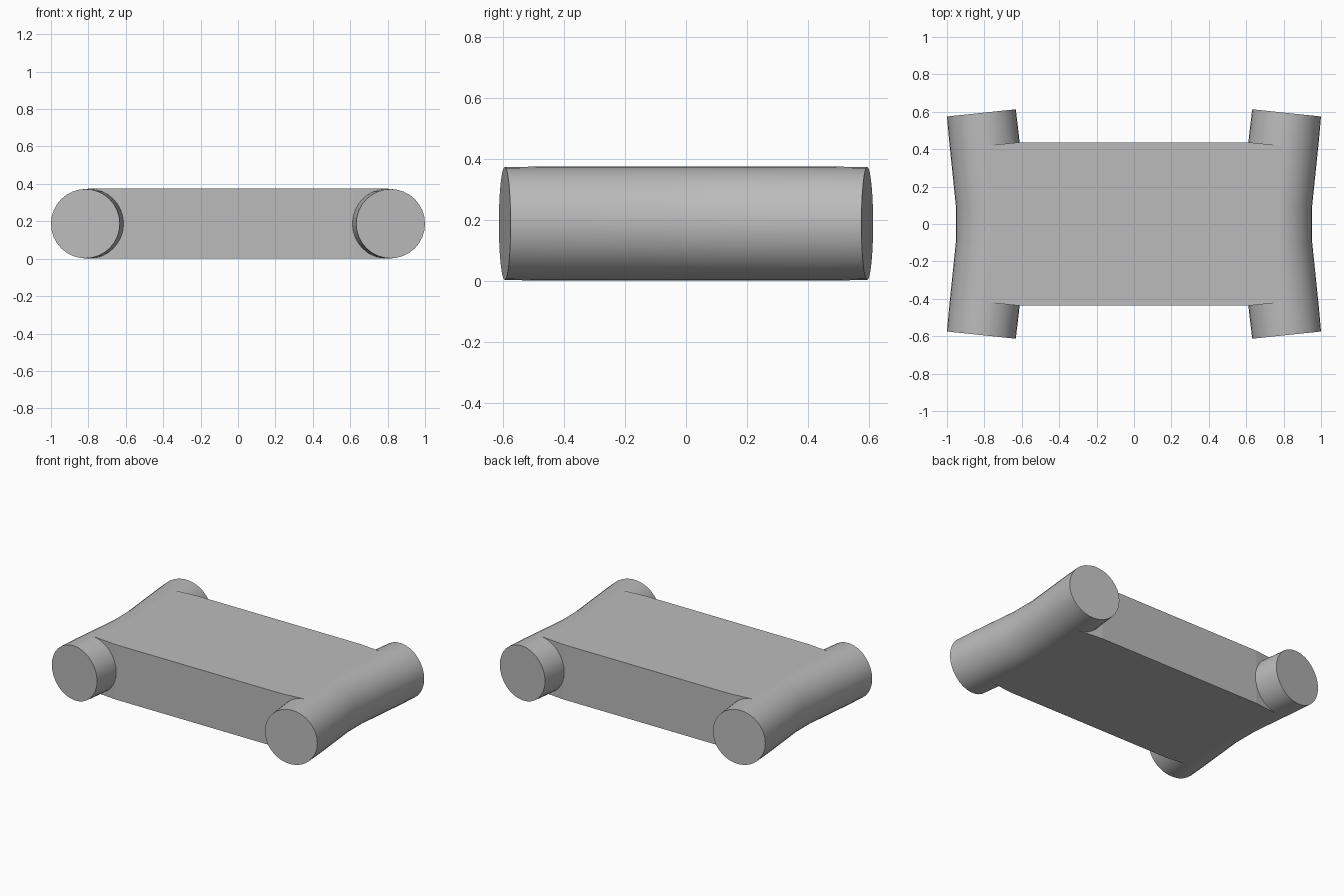
import bpy, bmesh, math
from mathutils import Vector

cube = bpy.data.objects.get("Cube")
if cube:
    bpy.data.objects.remove(cube, do_unlink=True)

grey = bpy.data.materials.new("plain grey")
grey.use_nodes = True
colour = (0.5, 0.5, 0.5, 1)
grey.diffuse_color = colour
grey.node_tree.nodes["Principled BSDF"].inputs["Base Color"].default_value = colour

R = 0.187       # roller radius, also half the slab height
SIDES = 32


def finish(bm, name):
    bmesh.ops.recalc_face_normals(bm, faces=bm.faces)
    mesh = bpy.data.meshes.new(name)
    bm.to_mesh(mesh)
    bm.free()
    mesh.materials.append(grey)
    obj = bpy.data.objects.new(name, mesh)
    bpy.context.collection.objects.link(obj)
    return obj


def bent_roller(name, side):
    """Round bar, straight in the middle, both ends splayed outwards."""
    tilt = math.atan(0.105)
    stations = [(0.816, -0.594, -tilt, 0.185), (0.802, -0.46, -tilt, R),
                (0.765, -0.1, -tilt / 2, R), (0.765, 0.1, tilt / 2, R),
                (0.802, 0.46, tilt, R), (0.816, 0.594, tilt, 0.185)]
    bm = bmesh.new()
    rings = []
    for x, y, turn, r in stations:
        across = Vector((math.cos(turn), -math.sin(turn), 0))
        ring = []
        for i in range(SIDES):
            a = math.tau * i / SIDES
            p = Vector((x, y, R)) + across * r * math.cos(a)
            ring.append(bm.verts.new((side * p.x, p.y, p.z + r * math.sin(a))))
        rings.append(ring)
    for a, b in zip(rings, rings[1:]):
        for i in range(SIDES):
            j = (i + 1) % SIDES
            bm.faces.new((a[i], a[j], b[j], b[i]))
    bm.faces.new(rings[0])
    bm.faces.new(rings[-1])
    obj = finish(bm, name)
    bpy.ops.object.select_all(action="DESELECT")
    obj.select_set(True)
    bpy.context.view_layer.objects.active = obj
    bpy.ops.object.shade_smooth_by_angle(angle=math.radians(30))


# Flat slab, reaching to the centre lines of both rollers
quarter = [(0.765, 0.1), (0.798, 0.418), (0.62, 0.436)]
right_half = [(x, -y) for x, y in reversed(quarter)] + quarter
outline = right_half + [(-x, -y) for x, y in right_half]
bm = bmesh.new()
base = bm.faces.new([bm.verts.new((x, y, 0)) for x, y in outline])
top = bmesh.ops.extrude_face_region(bm, geom=[base])["geom"]
bmesh.ops.translate(bm, vec=(0, 0, 2 * R),
                    verts=[v for v in top if isinstance(v, bmesh.types.BMVert)])
finish(bm, "slab")

# End rollers
bent_roller("left_roller", 1)
bent_roller("right_roller", -1)
